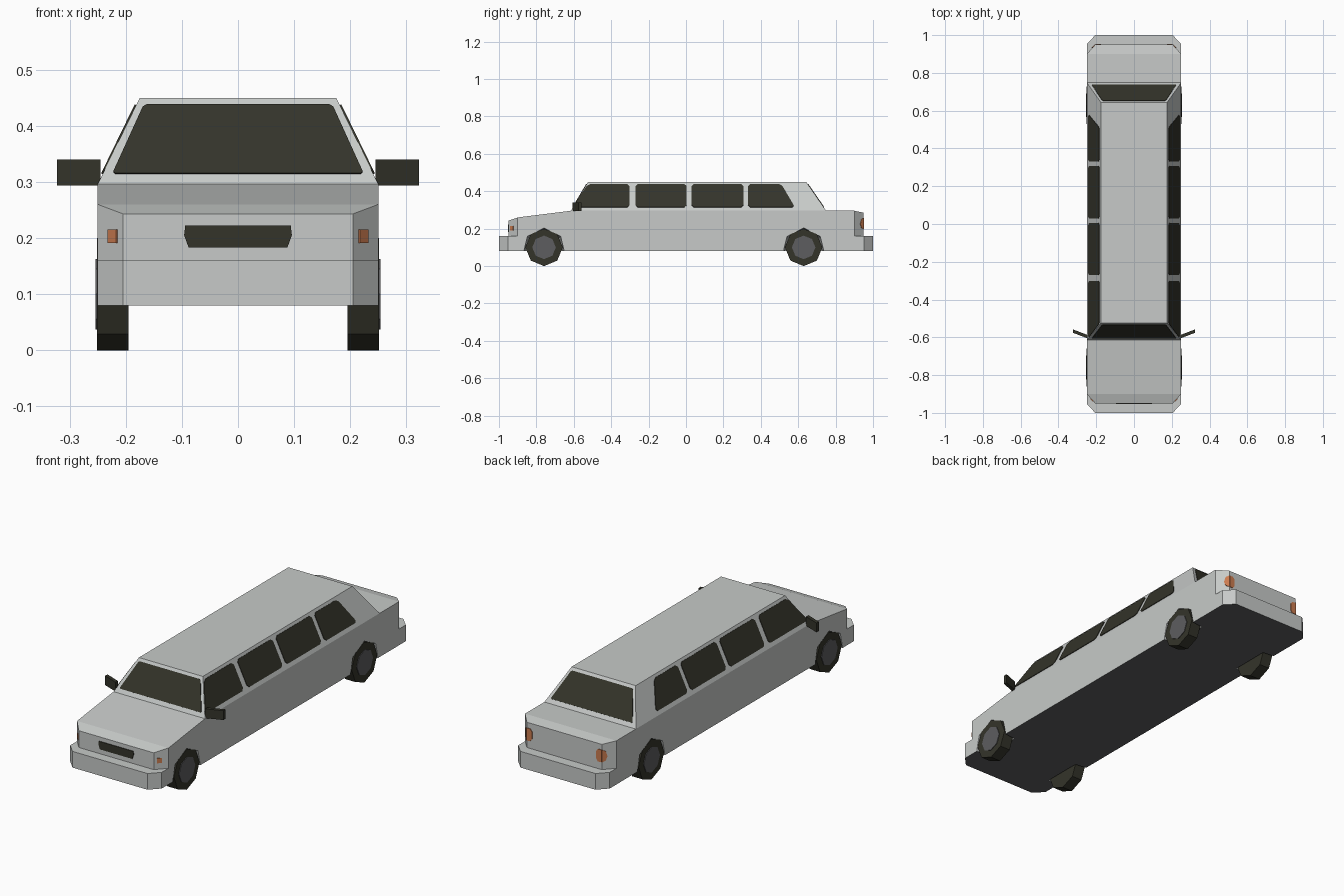
import bpy, bmesh, math
from mathutils import Vector

if "Cube" in bpy.data.objects:
    bpy.data.objects.remove(bpy.data.objects["Cube"])


def material(name, rgb):
    m = bpy.data.materials.new(name)
    m.diffuse_color = (*rgb, 1)
    m.use_nodes = True
    m.node_tree.nodes["Principled BSDF"].inputs["Base Color"].default_value = m.diffuse_color
    return m


PAINT = material("silver paint", (0.57, 0.59, 0.58))
GLASS = material("dark glass and rubber", (0.034, 0.034, 0.023))
GREY = material("dark grey metal", (0.11, 0.11, 0.115))
LAMP = material("orange lamp", (0.60, 0.20, 0.08))


def loft(name, rings, *mats):
    """Join equal-sized rings of points into a capped solid."""
    bm = bmesh.new()
    vs = [[bm.verts.new(p) for p in r] for r in rings]
    n = len(rings[0])
    for a, b in zip(vs, vs[1:]):
        for i in range(n):
            j = (i + 1) % n
            bm.faces.new((a[i], a[j], b[j], b[i]))
    bm.faces.new(vs[0])
    bm.faces.new(vs[-1])
    bmesh.ops.recalc_face_normals(bm, faces=bm.faces)
    if len(mats) > 1:                       # second colour on the underside
        for f in bm.faces:
            f.normal_update()
            f.material_index = int(f.normal.z < -0.9)
    me = bpy.data.meshes.new(name)
    bm.to_mesh(me)
    bm.free()
    for m in mats:
        me.materials.append(m)
    ob = bpy.data.objects.new(name, me)
    bpy.context.collection.objects.link(ob)
    return ob


def hull(name, stations, zb, *mats):
    """Loft rectangles along y; station = (y, half width, top z)."""
    return loft(name, [[(-w, y, zb), (w, y, zb), (w, y, zt), (-w, y, zt)]
                       for y, w, zt in stations], *mats)


def plate(name, pts, out, mat, cut=0.0, t=0.003):
    """Thin panel on a surface, corners clipped by cut, facing 'out'."""
    pts = [Vector(p) for p in pts]
    n = (pts[1] - pts[0]).cross(pts[2] - pts[0]).normalized()
    if n.dot(Vector(out)) < 0:
        n = -n
    if cut:
        ring = []
        for i, p in enumerate(pts):
            for q in (pts[i - 1], pts[(i + 1) % len(pts)]):
                ring.append(p + (q - p).normalized() * cut)
        pts = ring
    return loft(name, [[p - n * 0.002 for p in pts], [p + n * t for p in pts]], mat)


# Body: bumper-level base and upper shell
base = hull("lower_body", [(-1, .205, .16), (-.953, .25, .16), (.953, .25, .16),
                           (1, .205, .16)], .08, PAINT, GREY)
shell = hull("upper_body", [(-.95, .205, .243), (-.90, .25, .26), (-.615, .25, .296),
                            (.90, .25, .296), (.95, .205, .285)], .16, PAINT)

# Cabin
Z0, Z1 = .296, .45


def rect(w, y0, y1, z):
    return [(-w, y0, z), (w, y0, z), (w, y1, z), (-w, y1, z)]


loft("cabin", [rect(.25, -.615, .749, Z0), rect(.175, -.524, .643, Z1)], PAINT)


def lerp(z, a, b):
    return a + (b - a) * (z - Z0) / (Z1 - Z0)


LO, HI = .314, .437

# Windscreen and rear window
for name, a, b, out in (("windscreen", -.615, -.524, (0, -1, 0)),
                        ("rear_window", .749, .643, (0, 1, 0))):
    plate(name, [(-.224, lerp(LO, a, b), LO), (.224, lerp(LO, a, b), LO),
                 (.168, lerp(HI, a, b), HI), (-.168, lerp(HI, a, b), HI)],
          out, GLASS, .005)

# Side windows: y at bottom left, bottom right, top right, top left
SIDE = [(-.605, -.302, -.302, -.525), (-.27, .004, .004, -.27),
        (.03, .307, .307, .03), (.332, .582, .51, .332)]

AXLES = (-.759, .629)
ARCH = [(.11, .05), (.107, .09), (.09, .16), (0, .206),
        (-.09, .16), (-.107, .09), (-.11, .05)]

for s, side in ((1, "left"), (-1, "right")):
    for k, (a, b, c, d) in enumerate(SIDE):
        lo, hi = s * lerp(LO, .25, .175), s * lerp(HI, .25, .175)
        plate(f"{side}_window_{k + 1}", [(lo, a, LO), (lo, b, LO), (hi, c, HI), (hi, d, HI)],
              (s, 0, 0), GLASS, .012)

    # Wing mirror
    foot = [(.245, -.606), (.245, -.588), (.323, -.558), (.323, -.576)]
    loft(f"{side}_mirror", [[(s * x, y, z) for x, y in foot] for z in (.294, .34)], GLASS)

    # Lamps on the corner chamfers and tail
    plate(f"{side}_front_lamp", [(s * x, -.95 + (x - .205) * .05 / .045, z)
                                 for x, z in ((.215, .191), (.23, .191), (.23, .215), (.215, .215))],
          (s, -1, 0), LAMP)
    plate(f"{side}_tail_lamp_corner", [(s * x, .95 - (x - .205) * .05 / .045, z)
                                       for x, z in ((.205, .197), (.217, .205), (.222, .225),
                                                    (.217, .25), (.205, .258))],
          (s, 1, 0), LAMP)
    plate(f"{side}_tail_lamp", [(s * x, .95, z) for x, z in
                                ((.205, .197), (.185, .197), (.175, .21),
                                 (.175, .245), (.185, .258), (.205, .258))],
          (0, 1, 0), LAMP)

    for y, end in zip(AXLES, ("front", "rear")):
        # Tapered wheel arch recess
        cutter = loft(f"{end}_{side}_arch_cutter",
                      [[(s * x, y + py * k, .05 + (pz - .05) * k) for py, pz in ARCH]
                       for x, k in ((.26, 1.0), (.19, .92))], PAINT)
        cutter.hide_render = True
        cutter.hide_set(True)
        for ob in (base, shell):
            m = ob.modifiers.new("arch", 'BOOLEAN')
            m.operation, m.solver, m.object = 'DIFFERENCE', 'EXACT', cutter

        # Eight-sided tyre and hub
        def disc(x, r):
            return [(s * x, y + r * math.sin(i * math.pi / 4),
                     .1 - r * math.cos(i * math.pi / 4)) for i in range(8)]
        loft(f"{end}_{side}_tyre", [disc(.195, .1), disc(.251, .1)], GLASS)
        loft(f"{end}_{side}_hub", [disc(.24, .063), disc(.254, .063)], GREY)

# Grille
plate("grille", [(-.088, -.95, .183), (.088, -.95, .183), (.096, -.95, .205), (.094, -.95, .222),
                 (-.094, -.95, .222), (-.096, -.95, .205)], (0, -1, 0), GLASS)
